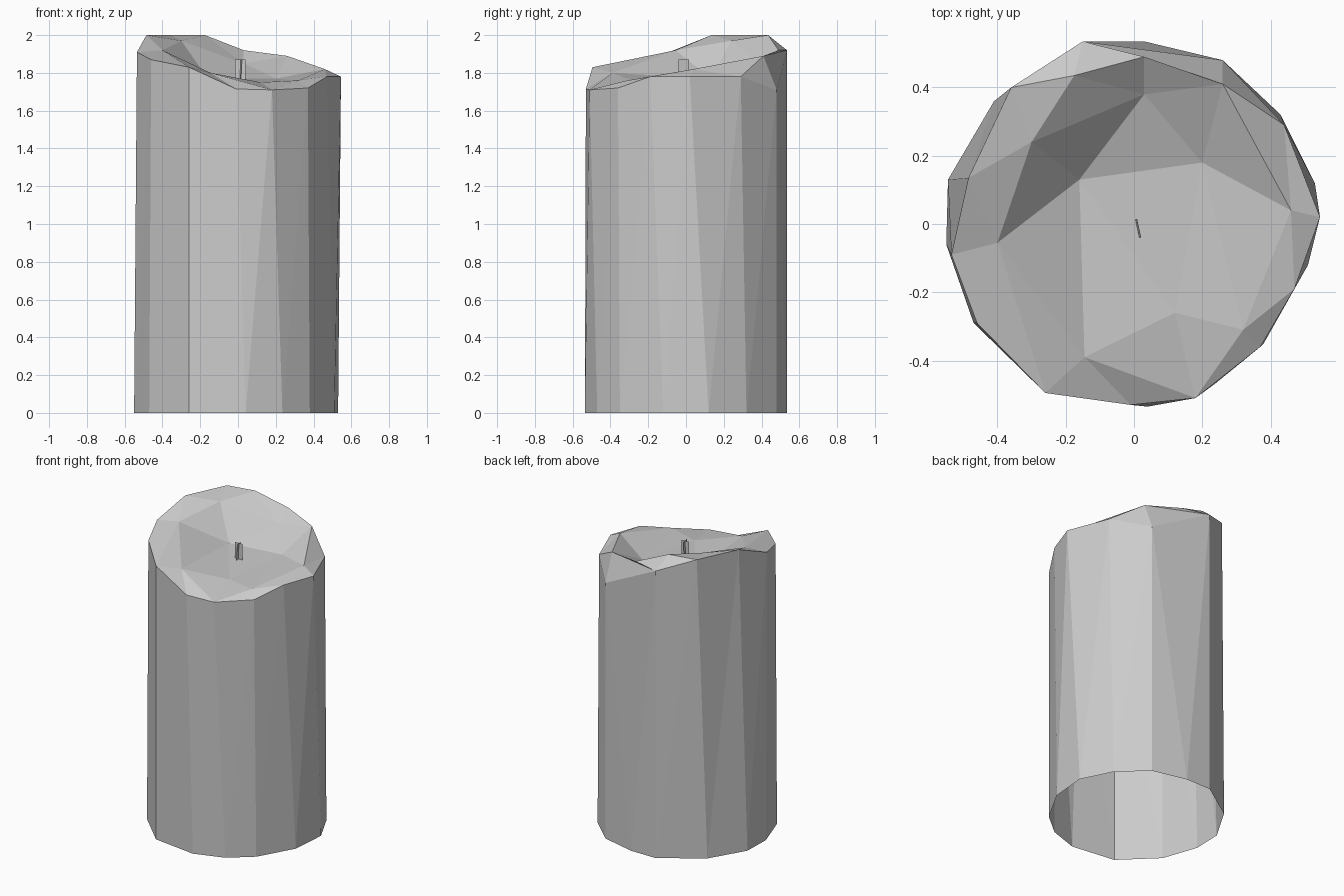
import bpy
import bmesh

cube = bpy.data.objects.get("Cube")
if cube:
    bpy.data.objects.remove(cube, do_unlink=True)

wax = bpy.data.materials.new("grey_wax")
wax.use_nodes = True
wax.diffuse_color = (0.6, 0.6, 0.6, 1)
wax.node_tree.nodes["Principled BSDF"].inputs["Base Color"].default_value = (0.6, 0.6, 0.6, 1)


def finish(bm, name):
    mesh = bpy.data.meshes.new(name)
    bm.to_mesh(mesh)
    bm.free()
    mesh.materials.append(wax)
    obj = bpy.data.objects.new(name, mesh)
    bpy.context.collection.objects.link(obj)


def ring(bm, points):
    return [bm.verts.new(p) for p in points]


def bridge(bm, outer, inner, steps):
    """Zip two closed loops with triangles; o / i moves on along the outer / inner loop."""
    a = b = 0
    for step in steps:
        p, q = outer[a % len(outer)], inner[b % len(inner)]
        if step == "o":
            a += 1
            r = outer[a % len(outer)]
        else:
            b += 1
            r = inner[b % len(inner)]
        if len({p, q, r}) == 3:
            bm.faces.new((p, r, q))


bm = bmesh.new()

# Open foot of the candle
foot = ring(bm, [(x, y, 0) for x, y in (
    (-.26, -.495), (.04, -.535), (.235, -.47), (.38, -.35), (.51, -.12),
    (.53, .12), (.43, .32), (.26, .48), (.03, .535), (-.15, .535),
    (-.41, .36), (-.545, .13), (-.55, -.06), (-.47, -.29))])

# Uneven melted edge
edge = ring(bm, (
    (-.26, -.495, 1.83), (-.01, -.53, 1.715), (.18, -.51, 1.71), (.37, -.36, 1.72),
    (.47, -.19, 1.78), (.545, .02, 1.78), (.44, .29, 1.78), (.26, .48, 1.71),
    (-.15, .535, 1.92), (-.36, .4, 2), (-.485, .135, 2), (-.535, -.09, 1.91),
    (-.46, -.29, 1.87)))

# Lip around the melted hollow, and the floor of the hollow
lip = ring(bm, (
    (-.145, -.39, 1.8), (.12, -.26, 1.75), (.32, -.31, 1.76), (.46, .04, 1.82),
    (.26, .41, 1.89), (.03, .49, 1.92), (-.175, .435, 2), (-.3, .24, 1.97),
    (-.4, -.055, 1.92)))
back_left, right, back = ring(bm, ((-.16, .13, 1.77), (.2, .18, 1.77), (.03, .38, 1.85)))
floor = [back_left, lip[1], right, back]

bridge(bm, foot, edge, "io" * 7 + "o" + "io" * 6)
bridge(bm, edge, lip, "ooiiooiooiooiioioioooi")
bridge(bm, lip, floor, "oioiooioooioo")
bm.faces.new((back_left, lip[1], right))
bm.faces.new((back_left, right, back))
finish(bm, "candle_body")

# Wick: two crossed, slightly leaning strips
bm = bmesh.new()
for (x0, y0), (x1, y1), lean in (((.002, .015), (.014, -.04), .007),
                                 ((-.015, -.01), (.04, -.01), 0)):
    bm.faces.new(ring(bm, ((x0, y0, 1.73), (x1, y1, 1.73),
                           (x1 + lean, y1, 1.87), (x0 + lean, y0, 1.87))))
finish(bm, "wick")
